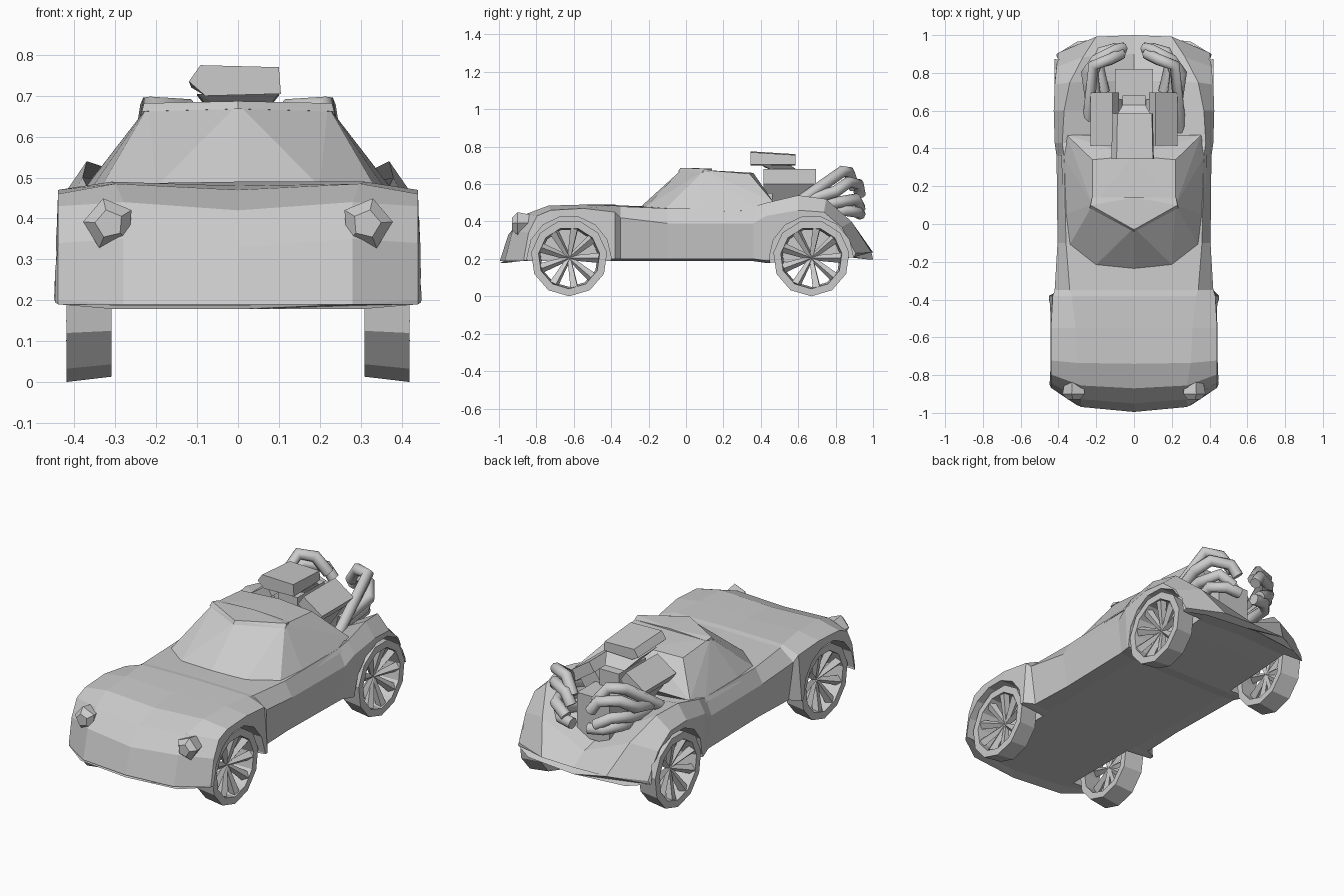
import bpy, bmesh, math
from mathutils import Vector, Matrix

if "Cube" in bpy.data.objects:
    bpy.data.objects.remove(bpy.data.objects["Cube"])

grey = bpy.data.materials.new("plain grey")
grey.use_nodes = True
grey.diffuse_color = (0.6, 0.6, 0.6, 1)
grey.node_tree.nodes["Principled BSDF"].inputs["Base Color"].default_value = (0.6, 0.6, 0.6, 1)


def add_object(name, mesh):
    obj = bpy.data.objects.new(name, mesh)
    bpy.context.collection.objects.link(obj)
    mesh.materials.clear()
    mesh.materials.append(grey)
    return obj


def finish(name, bm):
    bmesh.ops.recalc_face_normals(bm, faces=bm.faces)
    mesh = bpy.data.meshes.new(name)
    bm.to_mesh(mesh)
    bm.free()
    return add_object(name, mesh)


def convex(name, points, mirror=False):
    """Solid wrapped around a few corner points."""
    bm = bmesh.new()
    for x, y, z in points:
        bm.verts.new((x, y, z))
        if mirror and x:
            bm.verts.new((-x, y, z))
    result = bmesh.ops.convex_hull(bm, input=bm.verts)
    loose = [v for v in result["geom_interior"] if isinstance(v, bmesh.types.BMVert)]
    bmesh.ops.delete(bm, geom=loose, context="VERTS")
    return finish(name, bm)


def loft(bm, rings, closed=False):
    """Skin a list of point rings; close end to end or cap both ends."""
    loops = [[bm.verts.new(p) for p in ring] for ring in rings]
    count = len(loops[0])
    pairs = list(zip(loops, loops[1:]))
    if closed:
        pairs.append((loops[-1], loops[0]))
    for a, b in pairs:
        for i in range(count):
            j = (i + 1) % count
            bm.faces.new((a[i], a[j], b[j], b[i]))
    if not closed:
        bm.faces.new(loops[0])
        bm.faces.new(loops[-1])


def box(name, size, location, tilt=(0, 0, 0)):
    bm = bmesh.new()
    bmesh.ops.create_cube(bm, size=1, matrix=Matrix.Diagonal((*size, 1)))
    obj = finish(name, bm)
    obj.location, obj.rotation_euler = location, tilt
    return obj


# Body shell: y, sill x z, shoulder x z, crest x z, centre height
stations = [
    (-0.995, .44, .19, .44, .2, .28, .19, .19),
    (-0.95, .455, .2, .44, .34, .28, .35, .33),
    (-0.87, .455, .2, .44, .43, .28, .44, .42),
    (-0.74, .45, .2, .44, .46, .3, .485, .47),
    (-0.55, .45, .2, .44, .47, .31, .49, .48),
    (-0.38, .45, .2, .43, .45, .33, .485, .49),
    (-0.35, .39, .2, .42, .42, .34, .48, .485),
    (-0.1, .38, .2, .405, .39, .36, .47, .48),
    (0.36, .39, .2, .41, .39, .37, .48, .48),
    (0.43, .41, .19, .42, .43, .38, .5, .42),
    (0.6, .42, .2, .425, .46, .37, .54, .36),
    (0.76, .42, .21, .42, .45, .34, .52, .32),
    (0.9, .42, .22, .41, .37, .27, .4, .29),
    (1.0, .41, .21, .4, .23, .2, .235, .235),
]


def section(y, sx, sz, hx, hz, cx, cz, top):
    floor = sz - 0.012
    half = [(0.3, floor), (sx, sz), (hx, hz), (cx, cz)]
    outline = [(0, floor)] + half + [(0, top)] + [(-x, z) for x, z in reversed(half)]
    # Round the nose and tail in plan
    bend = math.copysign(0.13 * max(0, (abs(y) - 0.7) / 0.3), y)
    return [(x, y - bend * abs(x / 0.44) ** 3.5, z) for x, z in outline]


bm = bmesh.new()
loft(bm, [section(*s) for s in stations])
body = finish("body_shell", bm)

# Wheel wells cut into the body
AXLES = {"front": -0.625, "rear": 0.67}
HUB_Z = 0.205
cutters = []
for end, y in AXLES.items():
    for side in (-1, 1):
        bm = bmesh.new()
        place = Matrix.Translation((side * 0.44, y, HUB_Z)) @ Matrix.Rotation(math.pi / 2, 4, "Y")
        bmesh.ops.create_cone(bm, cap_ends=True, segments=14, radius1=0.225,
                              radius2=0.225, depth=0.3, matrix=place)
        cutter = finish("well_cutter", bm)
        cutter.hide_render = True
        cut = body.modifiers.new("well", "BOOLEAN")
        cut.operation, cut.solver, cut.object = "DIFFERENCE", "EXACT", cutter
        cutters.append(cutter)
graph = bpy.context.evaluated_depsgraph_get()
cut_mesh = bpy.data.meshes.new_from_object(body.evaluated_get(graph))
body.modifiers.clear()
body.data = cut_mesh
for cutter in cutters:
    bpy.data.objects.remove(cutter)

# Cabin with pointed windscreen and sloping rear pillars
convex("cabin", [
    (0, -.235, .485), (.2, -.215, .478), (.34, -.11, .468), (0, -.02, .68), (.22, .1, .675),
    (.22, .34, .655), (0, .36, .66), (.375, .05, .45), (.385, .38, .46), (.355, .47, .5),
    (.12, .42, .45)], mirror=True)
convex("roof_lip", [
    (0, -.042, .668), (0, -.03, .687), (.235, .085, .662), (.23, .1, .682),
    (.222, .14, .674), (0, .14, .683)], mirror=True)

# Wheels: faceted tyre ring, tapered spokes and a small hub
tyre_profile = [(.42, .205), (.31, .192), (.31, .155), (.42, .165)]
for end, y in AXLES.items():
    for side, word in ((1, "left"), (-1, "right")):
        bm = bmesh.new()
        steps = 11
        angles = [2 * math.pi * (i + 0.25) / steps for i in range(steps)]
        loft(bm, [[(side * x, r * math.cos(a), r * math.sin(a)) for x, r in tyre_profile]
                  for a in angles], closed=True)
        spokes = 9
        for i in range(spokes):
            a = 2 * math.pi * i / spokes
            rim = Vector((side * .395, .162 * math.cos(a), .162 * math.sin(a)))
            hub = Vector((side * .36, 0, 0))
            turn = (rim - hub).to_track_quat("Z", "Y").to_matrix().to_4x4()
            bmesh.ops.create_cone(bm, cap_ends=True, segments=4, radius1=.012, radius2=.027,
                                  depth=(rim - hub).length,
                                  matrix=Matrix.Translation((rim + hub) / 2) @ turn)
        wheel = finish(f"{end}_{word}_wheel", bm)
        wheel.location = (0, y, HUB_Z)

# Headlights: faceted pods with a shallow pointed lens
for side, word in ((1, "left"), (-1, "right")):
    bm = bmesh.new()
    rings = []
    for y, r in ((-.93, .035), (-.9, .064), (-.8, .045)):
        turns = [k * math.tau / 5 + .55 for k in range(5)]
        rings.append([(side * (.315 - r * math.cos(a)), y, .387 + r * math.sin(a))
                      for a in turns])
    loft(bm, rings)
    finish(f"{word}_headlight", bm)

# Engine: block, angled cylinder banks, intake neck and scoop
box("engine_block", (.2, .4, .24), (0, .62, .44))
box("engine_valley", (.12, .24, .14), (0, .56, .58))
for side, word in ((1, "left"), (-1, "right")):
    box(f"{word}_bank", (.11, .2, .16), (side * .11, .56, .53), (0, side * .6, 0))
    box(f"{word}_valve_cover", (.14, .28, .06), (side * .155, .555, .615), (0, side * .6, 0))
convex("intake_neck", [(.1, .4, .705), (.1, .56, .7), (.06, .5, .655), (.06, .63, .65),
                       (.07, .42, .69)], mirror=True)
scoop_face = [(-.12, .735), (-.092, .775), (.1, .77), (.105, .705), (-.08, .7)]
convex("intake_scoop", [(x, .345, z) for x, z in scoop_face]
       + [(x * .95, .585, z - .015 * (z > .72)) for x, z in scoop_face])

# Exhaust pipes bending up and in over the tail
pipe_paths = [
    [(.25, .47, .41), (.215, .84, .67), (.13, .87, .665), (.07, .9, .58)],
    [(.22, .6, .5), (.25, .8, .56), (.2, .87, .61), (.1, .92, .6), (.06, .93, .54)],
    [(.2, .62, .46), (.22, .8, .5), (.17, .91, .52), (.09, .93, .47)],
    [(.16, .7, .42), (.19, .85, .46), (.13, .92, .45), (.05, .93, .44)],
]
for side, word in ((1, "left"), (-1, "right")):
    for number, path in enumerate(pipe_paths, 1):
        curve = bpy.data.curves.new("pipe_path", "CURVE")
        curve.dimensions = "3D"
        curve.bevel_depth, curve.bevel_resolution = .031, 2
        curve.use_fill_caps = True
        spline = curve.splines.new("POLY")
        spline.points.add(len(path) - 1)
        for point, (x, y, z) in zip(spline.points, path):
            point.co = (side * x, y, z, 1)
        helper = bpy.data.objects.new("pipe_helper", curve)
        bpy.context.collection.objects.link(helper)
        graph = bpy.context.evaluated_depsgraph_get()
        mesh = bpy.data.meshes.new_from_object(helper.evaluated_get(graph))
        bpy.data.objects.remove(helper)
        mesh.shade_smooth()
        add_object(f"{word}_exhaust_pipe_{number}", mesh)
